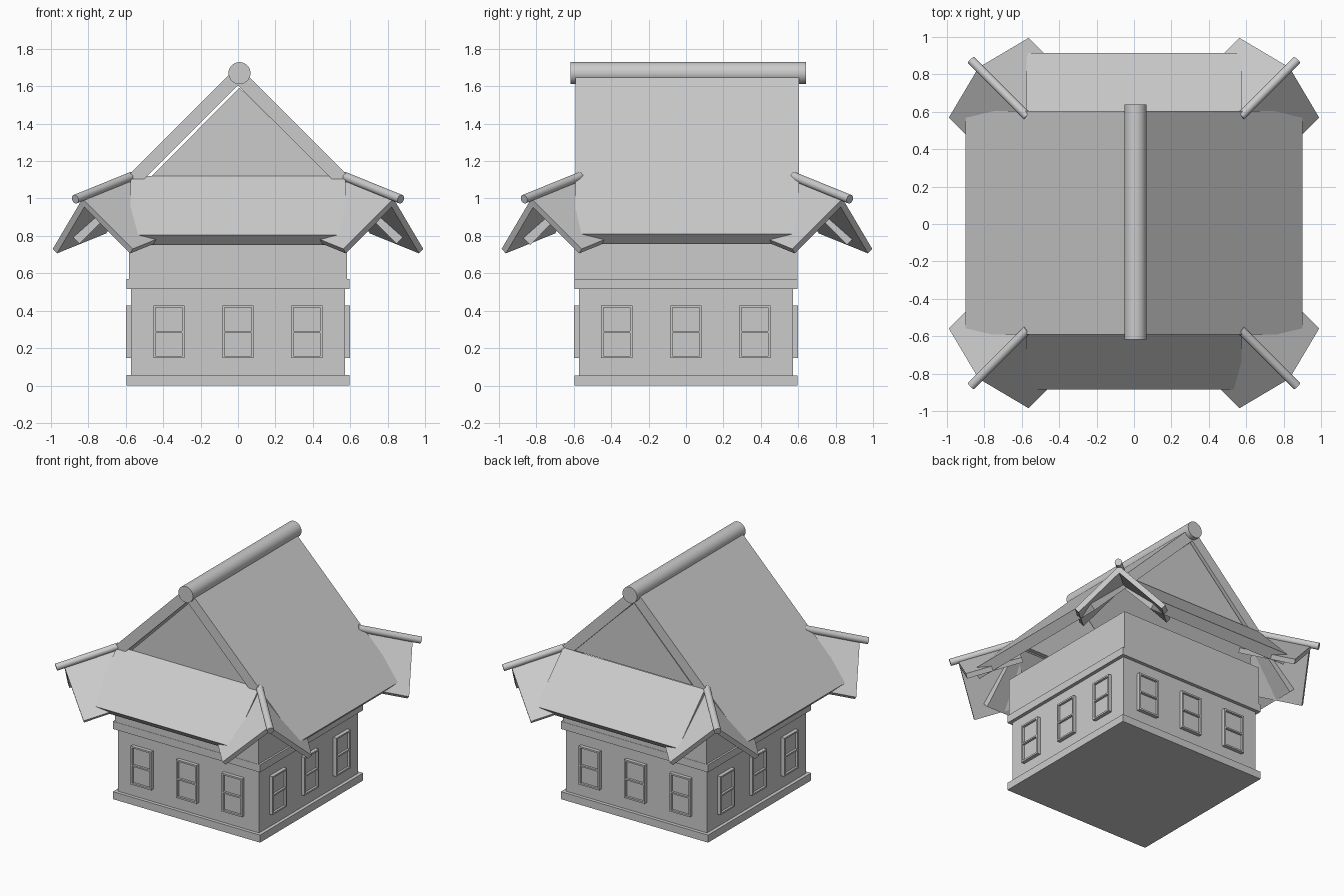
import bpy, bmesh
from math import radians, pi
from mathutils import Matrix, Vector

if "Cube" in bpy.data.objects:
    bpy.data.objects.remove(bpy.data.objects["Cube"])


def finish(name, bm, matrix=None):
    if matrix is not None:
        bm.transform(matrix)
    bmesh.ops.recalc_face_normals(bm, faces=bm.faces)
    me = bpy.data.meshes.new(name)
    bm.to_mesh(me)
    bm.free()
    ob = bpy.data.objects.new(name, me)
    bpy.context.collection.objects.link(ob)
    return ob


def add_box(bm, lo, hi):
    lo, hi = Vector(lo), Vector(hi)
    m = Matrix.Translation((lo + hi) / 2) @ Matrix.Diagonal((*(hi - lo), 1))
    bmesh.ops.create_cube(bm, size=1, matrix=m)


def box(name, lo, hi):
    bm = bmesh.new()
    add_box(bm, lo, hi)
    return finish(name, bm)


def prism(name, profile, x0, x1, matrix=None):
    """Closed (y, z) profile extruded along local x."""
    bm = bmesh.new()
    face = bm.faces.new([bm.verts.new((x0, y, z)) for y, z in profile])
    ext = bmesh.ops.extrude_face_region(bm, geom=[face])["geom"]
    bmesh.ops.translate(bm, vec=(x1 - x0, 0, 0),
                        verts=[v for v in ext if isinstance(v, bmesh.types.BMVert)])
    return finish(name, bm, matrix)


def pole(name, radius, x0, x1, matrix):
    """Round bar along local x with smooth sides and flat caps."""
    bm = bmesh.new()
    m = Matrix.Translation(((x0 + x1) / 2, 0, 0)) @ Matrix.Rotation(pi / 2, 4, 'Y')
    bmesh.ops.create_cone(bm, cap_ends=True, segments=32, radius1=radius,
                          radius2=radius, depth=x1 - x0, matrix=m)
    for f in bm.faces:
        f.smooth = len(f.verts) == 4
    for e in bm.edges:
        e.smooth = all(len(f.verts) == 4 for f in e.link_faces)
    return finish(name, bm, matrix)


# Body: plinth, walls, band, upper walls
box("plinth", (-.597, -.597, 0), (.597, .597, .055))
box("lower_wall", (-.572, -.572, .05), (.572, .572, .52))
box("band", (-.597, -.597, .515), (.597, .597, .57))
box("upper_wall", (-.583, -.595, .565), (.583, .595, .85))

# Windows: three on each side, frame with a crossbar and recessed panes
W, Z0, Z1, B = .083, .147, .428, .012
for side in range(4):
    turn = Matrix.Rotation(side * pi / 2, 4, 'Z')
    for cx in (-.37, 0, .368):
        bm = bmesh.new()
        back, front = -.565, -.598
        add_box(bm, (cx - W, front, Z0), (cx - W + B, back, Z1))
        add_box(bm, (cx + W - B, front, Z0), (cx + W, back, Z1))
        add_box(bm, (cx - W + B, front, Z0), (cx + W - B, back, Z0 + B))
        add_box(bm, (cx - W + B, front, Z1 - B), (cx + W - B, back, Z1))
        add_box(bm, (cx - W + B, front, .281), (cx + W - B, back, .292))
        add_box(bm, (cx - W + B, -.582, Z0 + B), (cx + W - B, back, Z1 - B))
        finish("window", bm, turn)

# Main gable roof (profile turned so that it runs along y)
along_y = Matrix.Rotation(-pi / 2, 4, 'Z') @ Matrix.Diagonal((-1, 1, 1, 1))
right = [(0, 1.71), (.9, .81), (.847, .757), (0, 1.604)]
for name, s in (("roof_right", 1), ("roof_left", -1)):
    prism(name, [(y * s, z) for y, z in right], -.59, .603, along_y)
pole("ridge_pole", .059, -.618, .64,
     Matrix.Translation((.008, 0, 1.67)) @ along_y)

# Gable walls, leaving a thin slit on the left
tri = [(-.465, 1.115), (.495, 1.115), (.008, 1.593)]
prism("gable_front", tri, -.575, -.54, along_y)
prism("gable_back", tri, .555, .59, along_y)

# Front and back skirt roofs
skirt = [(.575, 1.12), (.885, .805), (.832, .752), (.522, 1.067)]
prism("skirt_front", [(-y, z) for y, z in skirt], -.575, .575)
prism("skirt_back", [(y + .028, z) for y, z in skirt], -.575, .575)

# Corner roofs: a tilted little gable with a pole on each corner
chevron = [(0, -.012), (.302, -.292), (.277, -.317), (0, -.06),
           (-.277, -.317), (-.302, -.292)]
for i, (sx, sy) in enumerate([(1, 1), (-1, 1), (-1, -1), (1, -1)]):
    m = (Matrix.Translation((sx * .57, sy * .57 + .005, 1.118))
         @ Matrix.Rotation(pi / 4 + i * pi / 2, 4, 'Z')
         @ Matrix.Rotation(radians(16), 4, 'Y'))
    prism("corner_roof", chevron, 0, .388, m)
    pole("corner_pole", .024, 0, .442, m)
